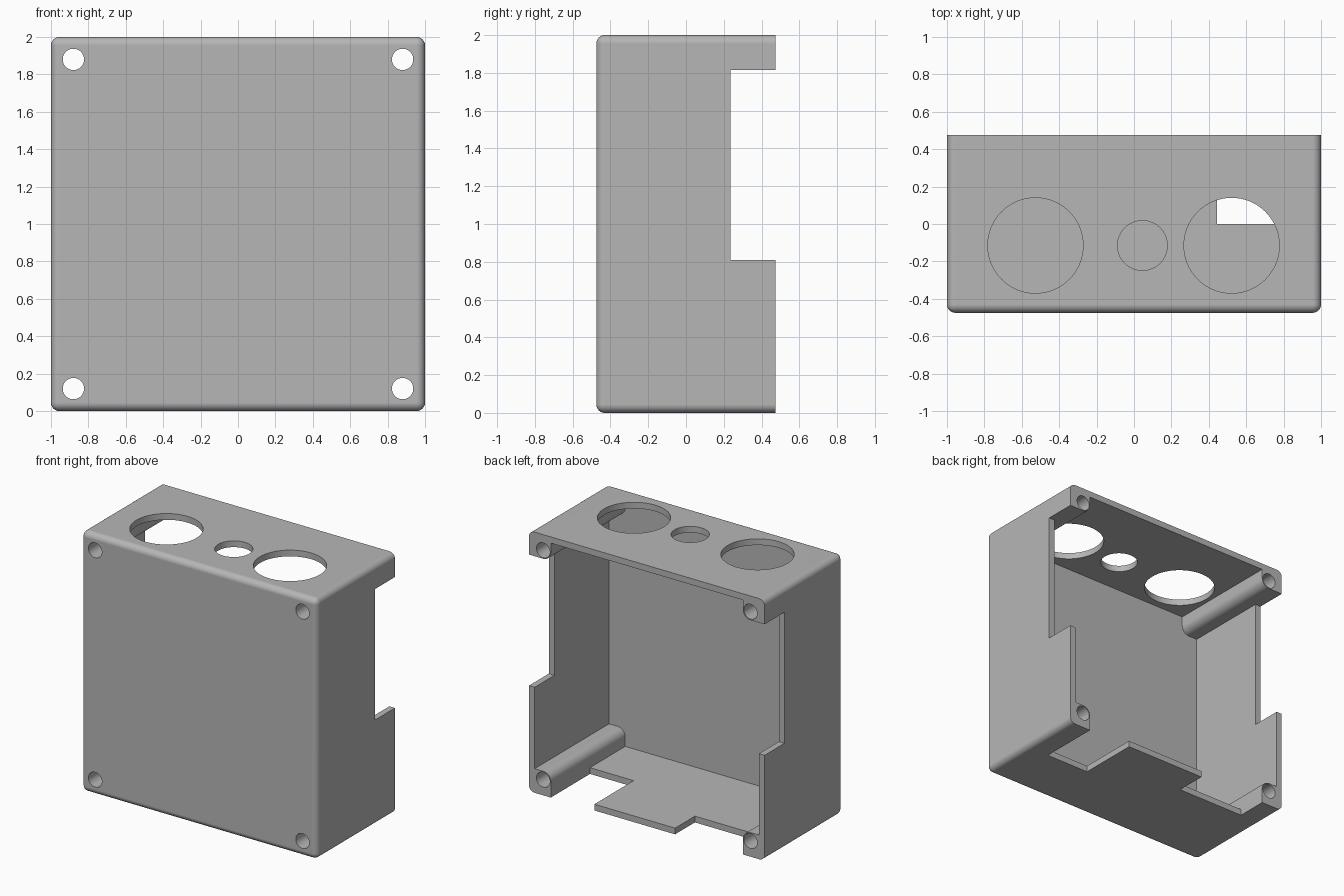
import bpy, bmesh, math
from mathutils import Matrix, Vector

if "Cube" in bpy.data.objects:
    bpy.data.objects.remove(bpy.data.objects["Cube"], do_unlink=True)

DEPTH = 0.475      # half depth in y
WALL = 0.048       # wall thickness
POST = 0.815       # inner side of the corner posts, from the centre
SCREW = 0.88       # screw hole centre, from the centre
ROUND = 0.045      # outer edge radius

grey = bpy.data.materials.new("plain grey")
grey.use_nodes = True
colour = (0.47, 0.47, 0.47, 1)
grey.diffuse_color = colour
grey.node_tree.nodes["Principled BSDF"].inputs["Base Color"].default_value = colour


def make_object(name, bm):
    bmesh.ops.recalc_face_normals(bm, faces=bm.faces)
    mesh = bpy.data.meshes.new(name)
    bm.to_mesh(mesh)
    bm.free()
    mesh.materials.append(grey)
    obj = bpy.data.objects.new(name, mesh)
    bpy.context.collection.objects.link(obj)
    return obj


def box(name, low, high):
    low, high = Vector(low), Vector(high)
    bm = bmesh.new()
    bmesh.ops.create_cube(bm, size=1)
    bmesh.ops.scale(bm, vec=high - low, verts=bm.verts)
    bmesh.ops.translate(bm, vec=(low + high) / 2, verts=bm.verts)
    return make_object(name, bm)


def cylinder(name, radius, length, centre, along_y=False):
    bm = bmesh.new()
    turn = Matrix.Rotation(math.pi / 2 if along_y else 0, 4, "X")
    bmesh.ops.create_cone(bm, cap_ends=True, segments=64, radius1=radius,
                          radius2=radius, depth=length,
                          matrix=Matrix.Translation(centre) @ turn)
    return make_object(name, bm)


def cavity():
    # inner outline leaving a rounded post in every corner
    inner, r = 1 - WALL, SCREW - POST
    corner = [(inner, POST)]
    for i in range(9):
        a = math.radians(270 - 90 * i / 8)
        corner.append((SCREW + r * math.cos(a), SCREW + r * math.sin(a)))
    corner.append((POST, inner))
    bm = bmesh.new()
    outline = []
    for q in range(4):
        spin = Matrix.Rotation(q * math.pi / 2, 2)
        for p in corner:
            x, z = spin @ Vector(p)
            outline.append(bm.verts.new((x, WALL - DEPTH, z + 1)))
    face = bm.faces.new(outline)
    new = bmesh.ops.extrude_face_region(bm, geom=[face])["geom"]
    bmesh.ops.translate(bm, vec=(0, 2 * DEPTH, 0),
                        verts=[v for v in new if isinstance(v, bmesh.types.BMVert)])
    return make_object("cavity_cutter", bm)


# Outer block, rounded everywhere but around the open back
shell = box("enclosure_shell", (-1, -DEPTH, 0), (1, DEPTH, 2))
bm = bmesh.new()
bm.from_mesh(shell.data)
edges = [e for e in bm.edges if any(v.co.y < 0 for v in e.verts)]
bmesh.ops.bevel(bm, geom=edges, offset=ROUND, segments=6, profile=0.5, affect="EDGES")
bm.to_mesh(shell.data)
bm.free()

cutters = [cavity()]

# Screw holes through the corner posts
for x in (-SCREW, SCREW):
    for z in (1 - SCREW, 1 + SCREW):
        cutters.append(cylinder("screw_hole_cutter", 0.057, 2, (x, 0, z), True))

# Round openings in the top wall
for x, radius in ((-0.527, 0.255), (0.045, 0.133), (0.522, 0.255)):
    cutters.append(cylinder("top_hole_cutter", radius, 0.4, (x, -0.115, 2)))

# Notches in both side walls and in the bottom wall
cutters.append(box("side_notch_cutter", (-1.2, 0.235, 0.81), (1.2, 1, 1 + POST)))
cutters.append(box("deep_bottom_notch_cutter", (0.445, 0, -0.2), (POST, 1, 0.1)))
cutters.append(box("shallow_bottom_notch_cutter", (-POST, 0.235, -0.2), (-0.24, 1, 0.1)))

bpy.ops.object.select_all(action="DESELECT")
bpy.context.view_layer.objects.active = shell
shell.select_set(True)
for cutter in cutters:
    cutter.hide_render = True
    cut = shell.modifiers.new("cut", "BOOLEAN")
    cut.operation = "DIFFERENCE"
    cut.solver = "EXACT"
    cut.object = cutter
    bpy.ops.object.modifier_apply(modifier=cut.name)
    bpy.data.objects.remove(cutter, do_unlink=True)

# Smooth rounded edges, flat walls
bpy.ops.object.shade_smooth_by_angle(angle=math.radians(30))
normals = shell.modifiers.new("flat_walls", "WEIGHTED_NORMAL")
normals.keep_sharp = True
